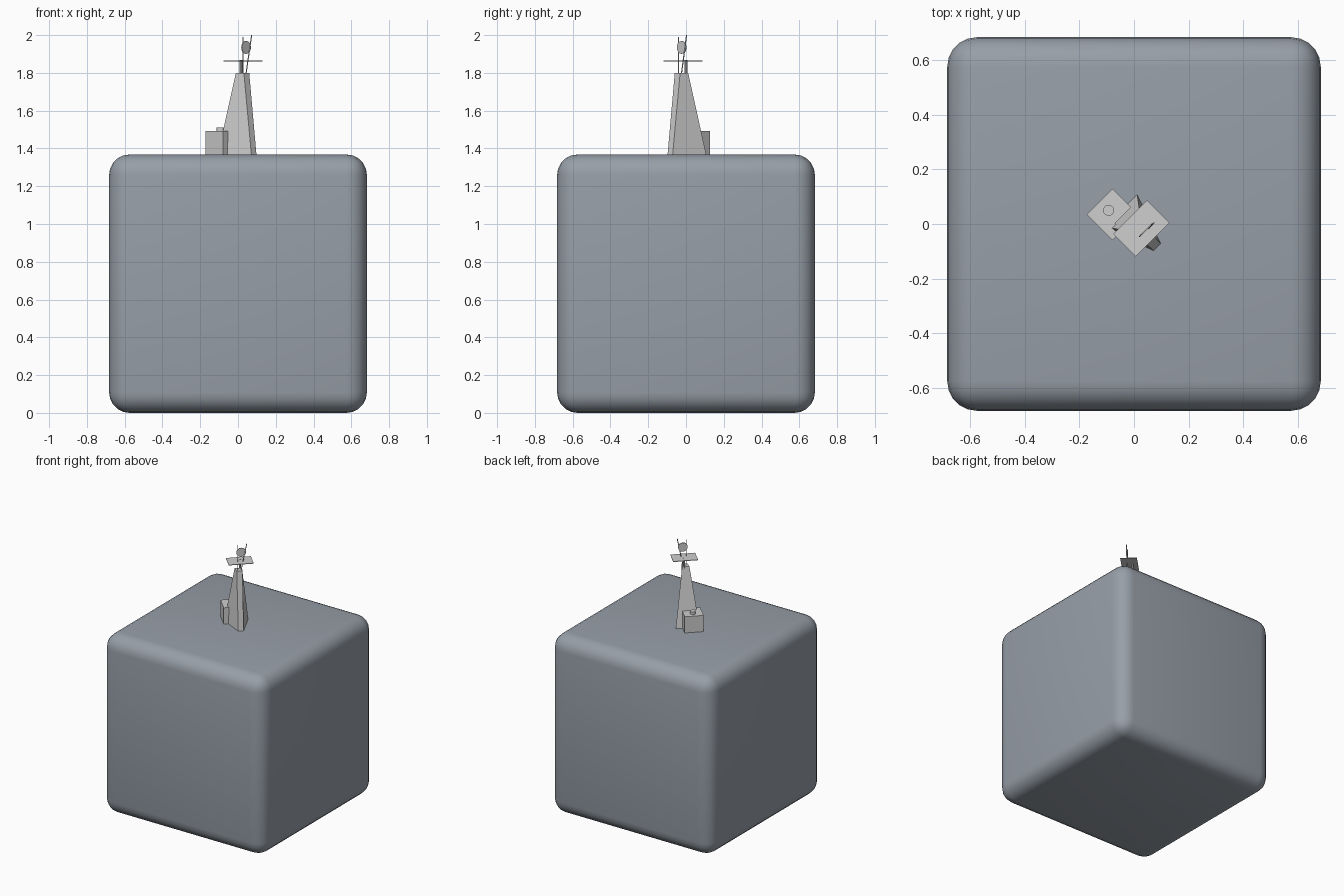
import bpy, bmesh, math
from mathutils import Vector

if "Cube" in bpy.data.objects:
    bpy.data.objects.remove(bpy.data.objects["Cube"])

S = math.sqrt(0.5)


def material(name, rgb):
    m = bpy.data.materials.new(name)
    m.diffuse_color = (*rgb, 1)
    m.use_nodes = True
    m.node_tree.nodes["Principled BSDF"].inputs["Base Color"].default_value = m.diffuse_color
    return m


BLOCK = material("blue grey", (0.31, 0.345, 0.39))
LIGHT = material("light grey", (0.62, 0.62, 0.62))


# The small mast is turned 45 degrees: u points front-right, v points back-right
def P(u, v, z):
    return Vector(((u + v) * S, (v - u) * S, z))


def finish(name, bm, mat):
    bmesh.ops.recalc_face_normals(bm, faces=bm.faces)
    me = bpy.data.meshes.new(name)
    bm.to_mesh(me)
    bm.free()
    me.materials.append(mat)
    ob = bpy.data.objects.new(name, me)
    bpy.context.collection.objects.link(ob)
    return ob


def loft(name, low, z0, high, z1, mat=LIGHT):
    """Solid between two matching (u, v) outlines."""
    bm = bmesh.new()
    a = [bm.verts.new(P(u, v, z0)) for u, v in low]
    b = [bm.verts.new(P(u, v, z1)) for u, v in high]
    n = len(a)
    bm.faces.new(a)
    bm.faces.new(b)
    for i in range(n):
        j = (i + 1) % n
        bm.faces.new((a[i], a[j], b[j], b[i]))
    return finish(name, bm, mat)


def rod(name, p, q, r, sides=8):
    p, q = Vector(p), Vector(q)
    d = q - p
    bm = bmesh.new()
    bmesh.ops.create_cone(bm, cap_ends=True, segments=sides,
                          radius1=r, radius2=r, depth=d.length)
    rot = d.to_track_quat('Z', 'Y').to_matrix()
    bmesh.ops.rotate(bm, cent=(0, 0, 0), matrix=rot, verts=bm.verts)
    bmesh.ops.translate(bm, vec=(p + q) / 2, verts=bm.verts)
    return finish(name, bm, LIGHT)


# Rounded block
bm = bmesh.new()
bmesh.ops.create_cube(bm, size=1)
bmesh.ops.scale(bm, vec=(1.365, 1.365, 1.368), verts=bm.verts)
bmesh.ops.translate(bm, vec=(0, 0, 0.684), verts=bm.verts)
bmesh.ops.bevel(bm, geom=bm.edges[:], offset=0.108, segments=5,
                profile=0.5, affect='EDGES')
block = finish("rounded_block", bm, BLOCK)
for f in block.data.polygons:
    f.use_smooth = True

# Tapered tower, wide at the back and narrow at the front
BASE = 1.36
loft("tower", [(-0.069, -0.085), (0.12, -0.019), (0.12, 0.019), (-0.069, 0.085)], BASE,
     [(0.01, -0.026), (0.064, -0.02), (0.064, 0.02), (0.01, 0.026)], 1.8)

# L-shaped hut hugging the tower, with a short vent on top
hut = [(-0.146, -0.098), (-0.014, -0.098), (-0.014, -0.047),
       (-0.051, -0.047), (-0.051, 0.035), (-0.146, 0.035)]
loft("hut", hut, BASE, hut, 1.492)
rod("hut_vent", (-0.093, 0.05, 1.48), (-0.093, 0.05, 1.512), 0.02, 16)

# Thin platform on a post
plate = [(-0.028, -0.08), (0.088, -0.08), (0.088, 0.095), (-0.028, 0.095)]
loft("platform", plate, 1.861, plate, 1.865)
rod("platform_post", P(0.011, 0.011, 1.79), P(0.011, 0.011, 1.867), 0.007)

# Aerials and dish
rod("straight_aerial", P(0.046, -0.01, 1.79), P(0.046, -0.01, 1.99), 0.003, 6)
rod("leaning_aerial", P(0.047, 0.012, 1.79), P(0.049, 0.053, 2.0), 0.003, 6)
rod("dish", P(0.044, 0.014, 1.935), P(0.049, 0.014, 1.935), 0.034, 16)
